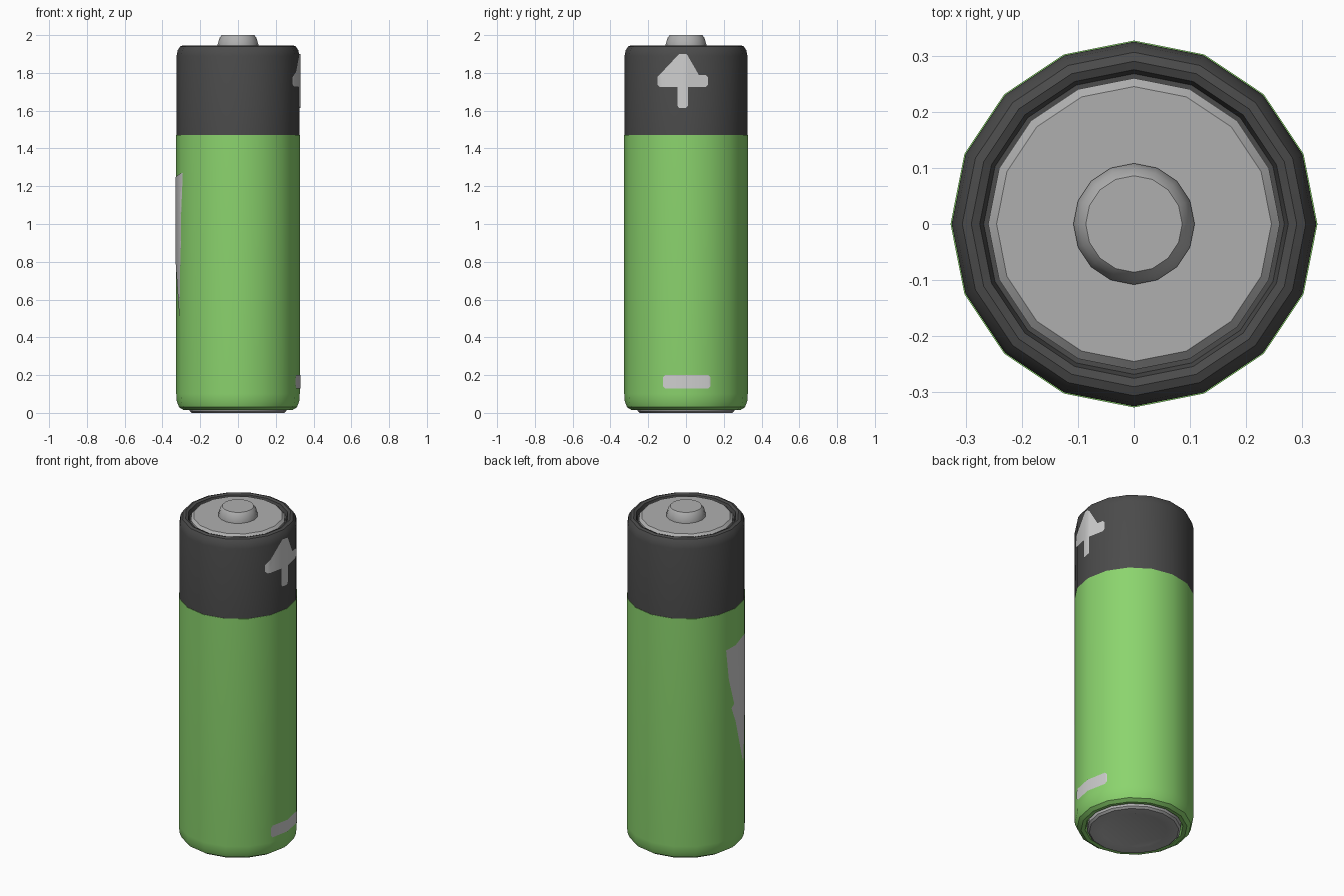
import bpy, bmesh, math

if "Cube" in bpy.data.objects:
    bpy.data.objects.remove(bpy.data.objects["Cube"])

SIDES = 16
R = 0.327


def material(name, r, g, b):
    m = bpy.data.materials.new(name)
    m.diffuse_color = (r, g, b, 1)
    m.use_nodes = True
    m.node_tree.nodes["Principled BSDF"].inputs["Base Color"].default_value = m.diffuse_color
    return m


GREEN = material("green wrap", 0.26, 0.66, 0.155)
DARK = material("dark wrap", 0.07, 0.07, 0.07)
METAL = material("grey metal", 0.43, 0.43, 0.43)
PRINT = material("light grey print", 0.62, 0.62, 0.62)


def finish(bm, name, mat, angle=35):
    me = bpy.data.meshes.new(name)
    bm.to_mesh(me)
    bm.free()
    me.materials.append(mat)
    ob = bpy.data.objects.new(name, me)
    bpy.context.collection.objects.link(ob)
    bpy.ops.object.select_all(action='DESELECT')
    ob.select_set(True)
    bpy.context.view_layer.objects.active = ob
    bpy.ops.object.shade_smooth_by_angle(angle=math.radians(angle))
    return ob


def lathe(name, profile, mat):
    """Closed 16-sided turned solid from (radius, z) points."""
    bm = bmesh.new()
    rings = [[bm.verts.new((r * math.cos(i * math.tau / SIDES), r * math.sin(i * math.tau / SIDES), z))
              for i in range(SIDES)] for r, z in profile]
    for a, b in zip(rings, rings[1:]):
        for i in range(SIDES):
            j = (i + 1) % SIDES
            bm.faces.new((a[i], a[j], b[j], b[i]))
    bm.faces.new(rings[0][::-1])
    bm.faces.new(rings[-1])
    bmesh.ops.recalc_face_normals(bm, faces=bm.faces)
    return finish(bm, name, mat)


def printed_mark(name, outline, side):
    """Flat (y, z) outline wrapped on the faceted body; side is +1 or -1 in x."""
    rad = R + 0.003
    bm = bmesh.new()
    face = bm.faces.new([bm.verts.new((0, y, z)) for y, z in outline])
    bmesh.ops.triangulate(bm, faces=[face])
    step = math.tau / SIDES
    for k in (-1, 0, 1):
        bmesh.ops.bisect_plane(bm, geom=bm.verts[:] + bm.edges[:] + bm.faces[:], dist=1e-5,
                               plane_co=(0, rad * math.sin(k * step), 0), plane_no=(0, 1, 0))
    for v in bm.verts:
        k = int(abs(v.co.y) / rad > math.sin(step))
        a0, a1 = k * step, (k + 1) * step
        t = (abs(v.co.y) / rad - math.sin(a0)) / (math.sin(a1) - math.sin(a0))
        v.co.x = side * rad * (math.cos(a0) + t * (math.cos(a1) - math.cos(a0)))
    for f in bm.faces:
        f.normal_update()
        if f.normal.x * side < 0:
            f.normal_flip()
    return finish(bm, name, PRINT)


def mirrored(quadrant, cy, cz):
    """Outline from one quadrant mirrored both ways about (cy, cz)."""
    pts = []
    for sy, sz in ((1, 1), (-1, 1), (-1, -1), (1, -1)):
        part = quadrant if sy * sz > 0 else quadrant[::-1]
        pts += [(cy + sy * y, cz + sz * z) for y, z in part]
    return pts


# Body wraps
lathe("green_body", [(0.26, 0.04), (0.268, 0.018), (0.29, 0.016), (0.312, 0.03),
                     (0.324, 0.06), (R, 0.1), (R, 1.47)], GREEN)
lathe("dark_top_band", [(0.325, 1.47), (0.325, 1.89), (0.319, 1.92), (0.306, 1.94),
                        (0.29, 1.946), (0.275, 1.94), (0.268, 1.915)], DARK)

# Metal ends and terminal
lathe("top_plate", [(0.26, 1.90), (0.26, 1.93), (0.245, 1.944)], METAL)
lathe("terminal_knob", [(0.108, 1.935), (0.108, 1.95), (0.098, 1.985), (0.086, 2.0)], METAL)
lathe("bottom_plate", [(0.18, 0.005), (0.195, 0.0), (0.245, 0.0), (0.257, 0.01), (0.257, 0.06)], METAL)

# Printed marks
printed_mark("plus_mark", mirrored([(0.134, 0.02), (0.122, 0.032), (0.028, 0.032),
                                    (0.028, 0.132), (0.018, 0.143)], -0.018, 1.758), 1)
printed_mark("minus_mark", mirrored([(0.127, 0.022), (0.115, 0.035)], 0.004, 0.165), 1)
printed_mark("bolt_mark", [(0.07, 1.24), (0.035, 1.07), (0.05, 1.06), (0.01, 0.9), (0.03, 0.88),
                           (-0.10, 0.5), (-0.13, 0.88), (-0.105, 0.9), (-0.13, 1.06),
                           (-0.11, 1.08), (-0.145, 1.27)], -1)
